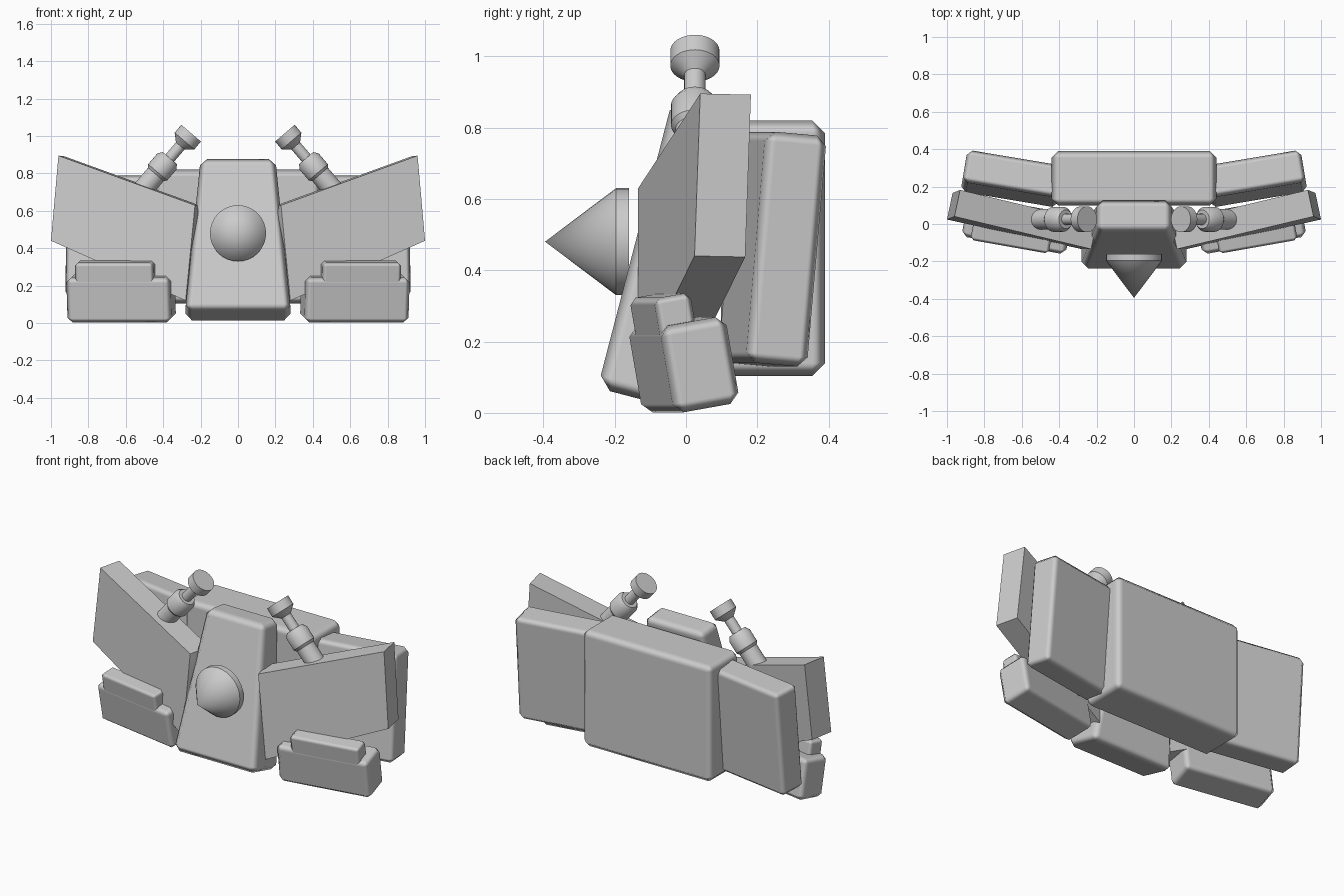
import bpy, bmesh, math
from mathutils import Vector, Matrix, Euler

cube = bpy.data.objects.get("Cube")
if cube:
    bpy.data.objects.remove(cube, do_unlink=True)

grey = bpy.data.materials.new("plain grey")
grey.use_nodes = True
colour = (0.6, 0.6, 0.6, 1)
grey.diffuse_color = colour
grey.node_tree.nodes["Principled BSDF"].inputs["Base Color"].default_value = colour


def finish(name, bm, mirror=False, bevel=0):
    """Turn a bmesh into a shaded object, optionally mirrored and bevelled."""
    bmesh.ops.recalc_face_normals(bm, faces=bm.faces)
    mesh = bpy.data.meshes.new(name)
    bm.to_mesh(mesh)
    bm.free()
    mesh.materials.append(grey)
    obj = bpy.data.objects.new(name, mesh)
    bpy.context.collection.objects.link(obj)
    bpy.ops.object.select_all(action='DESELECT')
    obj.select_set(True)
    bpy.context.view_layer.objects.active = obj
    if bevel:
        bpy.ops.object.shade_smooth()
        mod = obj.modifiers.new("Bevel", 'BEVEL')
        mod.width, mod.segments = bevel, 1
        mod.limit_method = 'NONE'
        mod.harden_normals = True
    else:
        bpy.ops.object.shade_smooth_by_angle(angle=math.radians(35))
    if mirror:
        obj.modifiers.new("Mirror", 'MIRROR')
    return obj


def hexahedron(ring_a, ring_b):
    """Close two rings of four corners into a six-sided solid."""
    bm = bmesh.new()
    a = [bm.verts.new(p) for p in ring_a]
    b = [bm.verts.new(p) for p in ring_b]
    bm.faces.new(a)
    bm.faces.new(b)
    for i in range(4):
        j = (i + 1) % 4
        bm.faces.new((a[i], a[j], b[j], b[i]))
    return bm


def box(name, centre, size, tilt=0, yaw=0, bevel=0.03, mirror=True):
    bm = bmesh.new()
    turn = Euler((math.radians(tilt), 0, math.radians(yaw))).to_matrix().to_4x4()
    matrix = Matrix.Translation(centre) @ turn @ Matrix.Diagonal((*size, 1))
    bmesh.ops.create_cube(bm, size=1, matrix=matrix)
    return finish(name, bm, mirror, bevel)


def lathe(name, profile, origin, axis, mirror=False, sides=32):
    """Spin a (distance, radius) profile about an axis."""
    bm = bmesh.new()
    turn = Vector(axis).to_track_quat('Z', 'Y').to_matrix().to_4x4()
    verts = [bm.verts.new((r, 0, d)) for d, r in profile]
    edges = [bm.edges.new(pair) for pair in zip(verts, verts[1:])]
    bmesh.ops.spin(bm, geom=verts + edges, cent=(0, 0, 0), axis=(0, 0, 1),
                   angle=math.tau, steps=sides)
    bmesh.ops.remove_doubles(bm, verts=bm.verts, dist=0.0005)
    bmesh.ops.transform(bm, matrix=Matrix.Translation(origin) @ turn, verts=bm.verts)
    return finish(name, bm, mirror)


# Rear body and its swept side blocks
box("rear_block", (0, 0.244, 0.462), (0.88, 0.292, 0.716), bevel=0.036, mirror=False)
box("rear_side_block", (0.65, 0.242, 0.459), (0.525, 0.175, 0.65), tilt=-5, yaw=9.5, bevel=0.028)

# Leaning central wedge, wider at the foot
rings = []
for w, front, back in ((0.283, (-0.248, 0.07), (0.0, 0.005)),
                       (0.2, (-0.037, 0.882), (0.13, 0.862))):
    rings.append([(-w, *front), (w, *front), (w, *back), (-w, *back)])
finish("central_wedge", hexahedron(*rings), bevel=0.036)

# Flared front panels with a slightly raised face
front = [Vector(p) for p in ((0.28, -0.134, 0.12), (1.0, 0.024, 0.44),
                             (0.96, 0.04, 0.895), (0.23, -0.134, 0.63))]
back = [p + Vector((-0.03, 0.142, -0.003)) for p in front]
bm = hexahedron(front, back)
bmesh.ops.recalc_face_normals(bm, faces=bm.faces)
face = min(bm.faces, key=lambda f: f.calc_center_median().y)
bmesh.ops.inset_region(bm, faces=[face], thickness=0.05, depth=0.012)
finish("front_panel", bm, mirror=True)

# Feet with a smaller raised block
box("foot", (0.625, -0.006, 0.135), (0.565, 0.19, 0.247), tilt=10, yaw=10, bevel=0.028)
box("foot_cap", (0.655, -0.062, 0.26), (0.425, 0.105, 0.14), tilt=10, yaw=10, bevel=0.018)

# Nose cone
lathe("nose_cone", [(0, 0), (0, 0.15), (0.036, 0.15), (0.235, 0)], (0, -0.16, 0.48), (0, -1, 0))

# Angled barrels: sleeve, collar, thin rod and flared muzzle
barrel = [(0, 0), (0, 0.055), (0.16, 0.055), (0.175, 0.067), (0.25, 0.067), (0.275, 0.05),
          (0.275, 0.03), (0.36, 0.03), (0.395, 0.069), (0.45, 0.069), (0.45, 0)]
lathe("barrel", barrel, (0.543, 0.025, 0.673), (-0.65, 0, 0.76), mirror=True)
